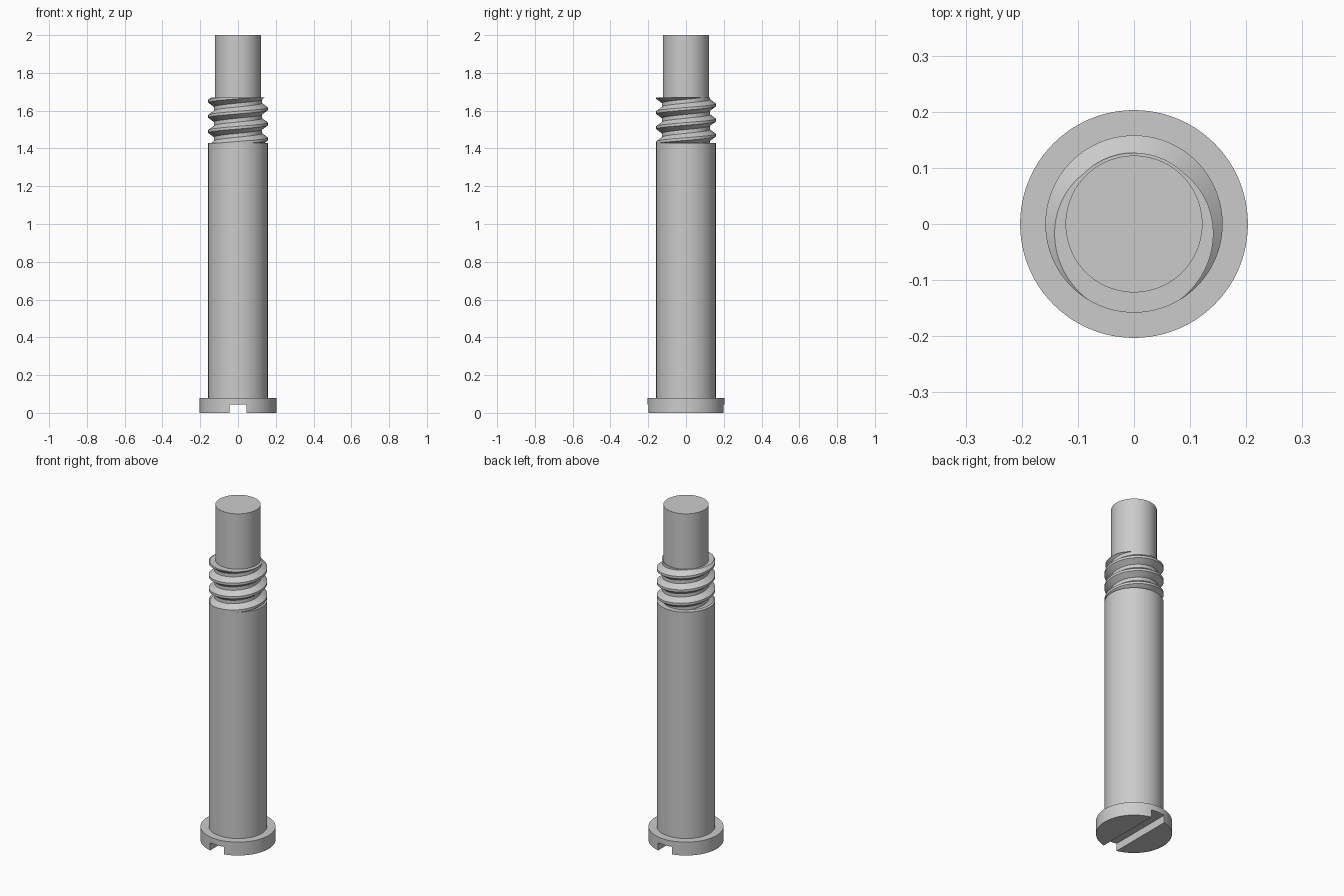
import bpy, bmesh, math

if "Cube" in bpy.data.objects:
    bpy.data.objects.remove(bpy.data.objects["Cube"], do_unlink=True)

SIDES = 96
HEAD_TOP, SHAFT_TOP, THREAD_TOP, TOP = 0.08, 1.43, 1.67, 2.0
HEAD_R, SHAFT_R, ROOT_R, PIN_R = 0.203, 0.158, 0.127, 0.122
PITCH = 0.08

steel = bpy.data.materials.new("steel grey")
steel.use_nodes = True
steel.diffuse_color = (0.6, 0.6, 0.6, 1)
steel.node_tree.nodes["Principled BSDF"].inputs["Base Color"].default_value = (0.6, 0.6, 0.6, 1)


def finish(obj):
    obj.data.materials.clear()
    obj.data.materials.append(steel)
    bpy.ops.object.select_all(action="DESELECT")
    obj.select_set(True)
    bpy.context.view_layer.objects.active = obj
    bpy.ops.object.shade_smooth_by_angle(angle=math.radians(25))


def cylinder(name, radius, bottom, top):
    bpy.ops.mesh.primitive_cylinder_add(vertices=SIDES, radius=radius, depth=top - bottom,
                                        location=(0, 0, (bottom + top) / 2))
    obj = bpy.context.object
    obj.name = name
    return obj


# Flat head with a driver slot across its underside
head = cylinder("head", HEAD_R, 0, HEAD_TOP)
bpy.ops.mesh.primitive_cube_add(size=1, location=(0, 0, 0))
cutter = bpy.context.object
cutter.name = "slot_cutter"
cutter.scale = (0.09, 1, 0.09)
cutter.hide_render = True
cut = head.modifiers.new("slot", "BOOLEAN")
cut.operation = "DIFFERENCE"
cut.solver = "EXACT"
cut.object = cutter
bpy.context.view_layer.objects.active = head
bpy.ops.object.modifier_apply(modifier=cut.name)
bpy.data.objects.remove(cutter, do_unlink=True)
finish(head)

# Plain shaft and the reduced end pin
finish(cylinder("shaft", SHAFT_R, HEAD_TOP, SHAFT_TOP))
finish(cylinder("end_pin", PIN_R, SHAFT_TOP, TOP))

# One pitch of the thread profile: (height above crest centre, radius)
HALF_CREST, HALF_ROOT = 0.007, 0.01
profile = [(-HALF_CREST, SHAFT_R), (HALF_CREST, SHAFT_R),
           (PITCH / 2 - HALF_ROOT, ROOT_R), (PITCH / 2 + HALF_ROOT, ROOT_R)]


def thread_radius(offset):
    """Radius at a height measured from any crest centre."""
    d = abs((offset + PITCH / 2) % PITCH - PITCH / 2)
    f = (d - HALF_CREST) / (PITCH / 2 - HALF_ROOT - HALF_CREST)
    return SHAFT_R + (ROOT_R - SHAFT_R) * min(1, max(0, f))


# Right-handed thread, trimmed flat at both ends
bm = bmesh.new()
columns = []
for i in range(SIDES + 1):
    angle = 2 * math.pi * i / SIDES
    crest = THREAD_TOP + PITCH * (angle / (2 * math.pi) + 0.25)
    column = []
    for turn in range(-6, 3):
        for dz, _ in profile:
            z = min(THREAD_TOP, max(SHAFT_TOP, crest + turn * PITCH + dz))
            r = thread_radius(z - crest)
            column.append(bm.verts.new((r * math.cos(angle), r * math.sin(angle), z)))
    inner = PIN_R - 0.004
    column.append(bm.verts.new((inner * math.cos(angle), inner * math.sin(angle), THREAD_TOP)))
    columns.append(column)
for a, b in zip(columns, columns[1:]):
    for j in range(len(a) - 1):
        bm.faces.new((a[j], b[j], b[j + 1], a[j + 1]))
bmesh.ops.remove_doubles(bm, verts=bm.verts, dist=0.00005)
mesh = bpy.data.meshes.new("thread")
bm.to_mesh(mesh)
bm.free()
thread = bpy.data.objects.new("thread", mesh)
bpy.context.collection.objects.link(thread)
finish(thread)
